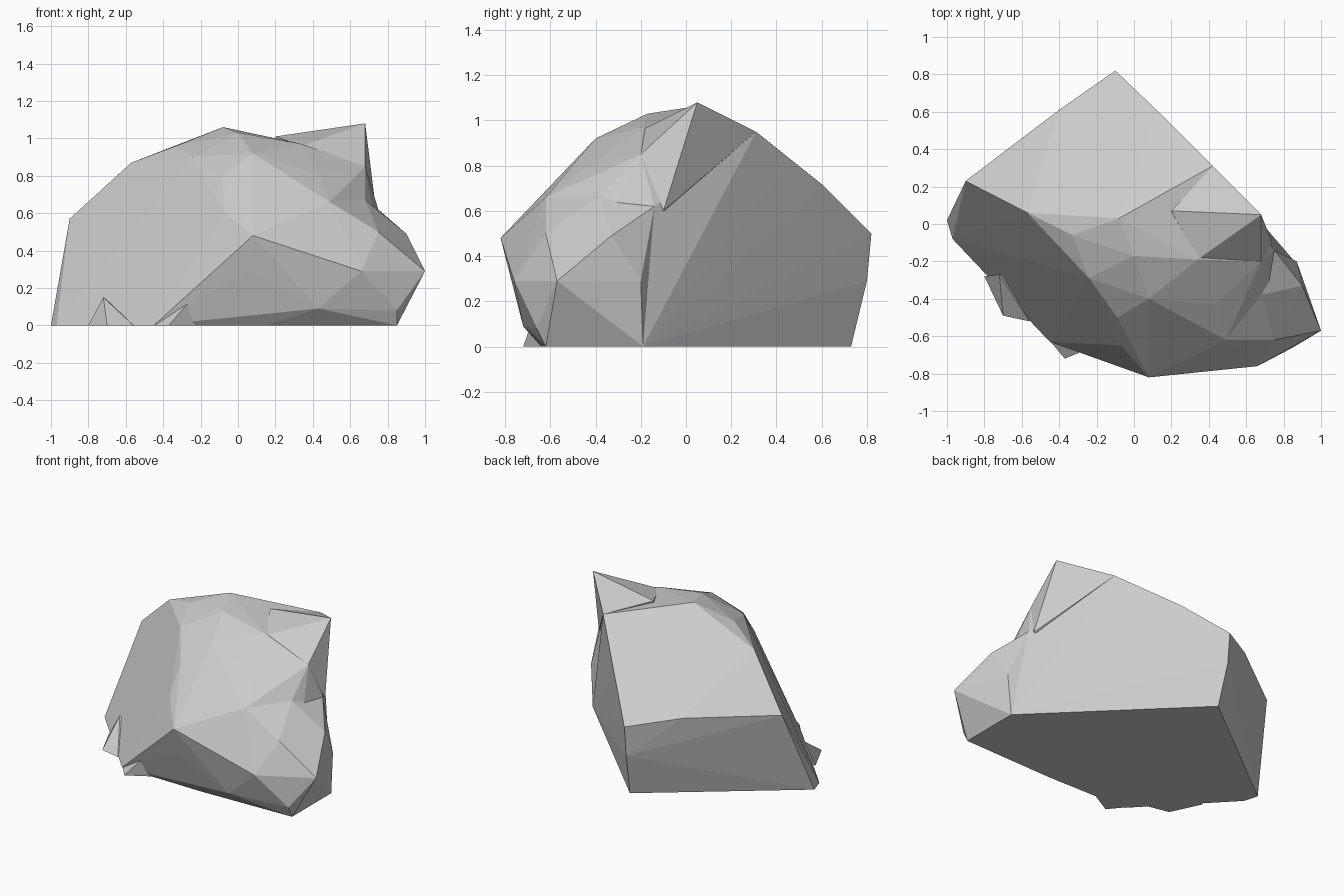
import bpy, bmesh

if "Cube" in bpy.data.objects:
    bpy.data.objects.remove(bpy.data.objects["Cube"])


def hull(name, points):
    """Flat-faced chunk wrapped around a few corner points."""
    bm = bmesh.new()
    for p in points:
        bm.verts.new(p)
    res = bmesh.ops.convex_hull(bm, input=bm.verts[:])
    inside = [v for v in res["geom_interior"] if isinstance(v, bmesh.types.BMVert)]
    bmesh.ops.delete(bm, geom=inside, context='VERTS')
    loose = [v for v in bm.verts if not v.link_faces]
    bmesh.ops.delete(bm, geom=loose, context='VERTS')
    bmesh.ops.recalc_face_normals(bm, faces=bm.faces[:])
    mesh = bpy.data.meshes.new(name)
    bm.to_mesh(mesh)
    bm.free()
    ob = bpy.data.objects.new(name, mesh)
    bpy.context.collection.objects.link(ob)
    return ob


# ground outline of the boulder
base = [(-1, .02), (-.97, -.08), (-.45, -.63), (.15, -.64),
        (.85, -.62), (.85, -.19), (-.08, .73)]
# shoulders around the back and the broken right-hand wall
back = [(-.9, .23, .57), (-.4, .61, .56), (-.1, .82, .5), (-.1, .8, .29),
        (.12, .61, .71), (.27, .46, .81), (.42, .31, .95)]
# ridge and crown
crown = [(-.68, .12, .68), (-.57, .06, .87), (-.33, -.06, .96),
         (-.08, .03, 1.06), (0, -.17, 1.03), (.34, -.19, .97), (.68, -.2, .85)]
# rounded front down to the chin
front = [(-.24, -.29, .9), (.08, -.4, .92), (-.09, -.5, .79), (.44, -.43, .8),
         (-.07, -.65, .6), (.08, -.82, .48), (.38, -.73, .47), (.49, -.62, .66),
         (.05, -.76, .29), (.66, -.76, .29), (.43, -.72, .09)]
# low nose at the right
nose = [(.75, -.14, .62), (.68, -.38, .67), (.75, -.62, .5), (.9, -.33, .49),
        (1, -.57, .29), (.66, -.76, .29), (.87, -.2, .29), (.85, -.66, .08)]

ground = [(x, y, 0) for x, y in base]
rock = hull("boulder", ground + back + crown + front + nose[:2])
chunks = [
    hull("right_nose", nose + ground[4:6] + [(.49, -.62, .66), (.43, -.72, .09), (.4, -.6, 0), (.3, 0, 0), (.3, 0, .6)]),
    # pointed peak
    hull("peak", [(.68, .05, 1.08), (.2, .07, 1.01), (.34, -.19, .96), (.42, .31, .95),
                  (.68, -.2, .85), (.74, -.1, .6), (.2, 0, .6)]),
    # spurs at the foot of the left slab
    hull("foot_spur", [(-.8, -.28, 0), (-.7, -.49, 0), (-.56, -.52, 0), (-.72, -.27, .15), (-.5, -.3, 0)]),
    hull("front_spur", [(-.52, -.54, 0), (-.37, -.72, 0), (-.14, -.59, 0), (-.25, -.67, .14), (-.3, -.4, 0)]),
]

# fuse the chunks into one solid
for c in chunks:
    m = rock.modifiers.new(c.name, 'BOOLEAN')
    m.operation = 'UNION'
    m.solver = 'EXACT'
    m.object = c
bpy.context.view_layer.update()
fused = bpy.data.meshes.new_from_object(
    rock.evaluated_get(bpy.context.evaluated_depsgraph_get()))
rock.modifiers.clear()
rock.data = fused
for c in chunks:
    bpy.data.objects.remove(c)
for p in rock.data.polygons:
    p.use_smooth = False
